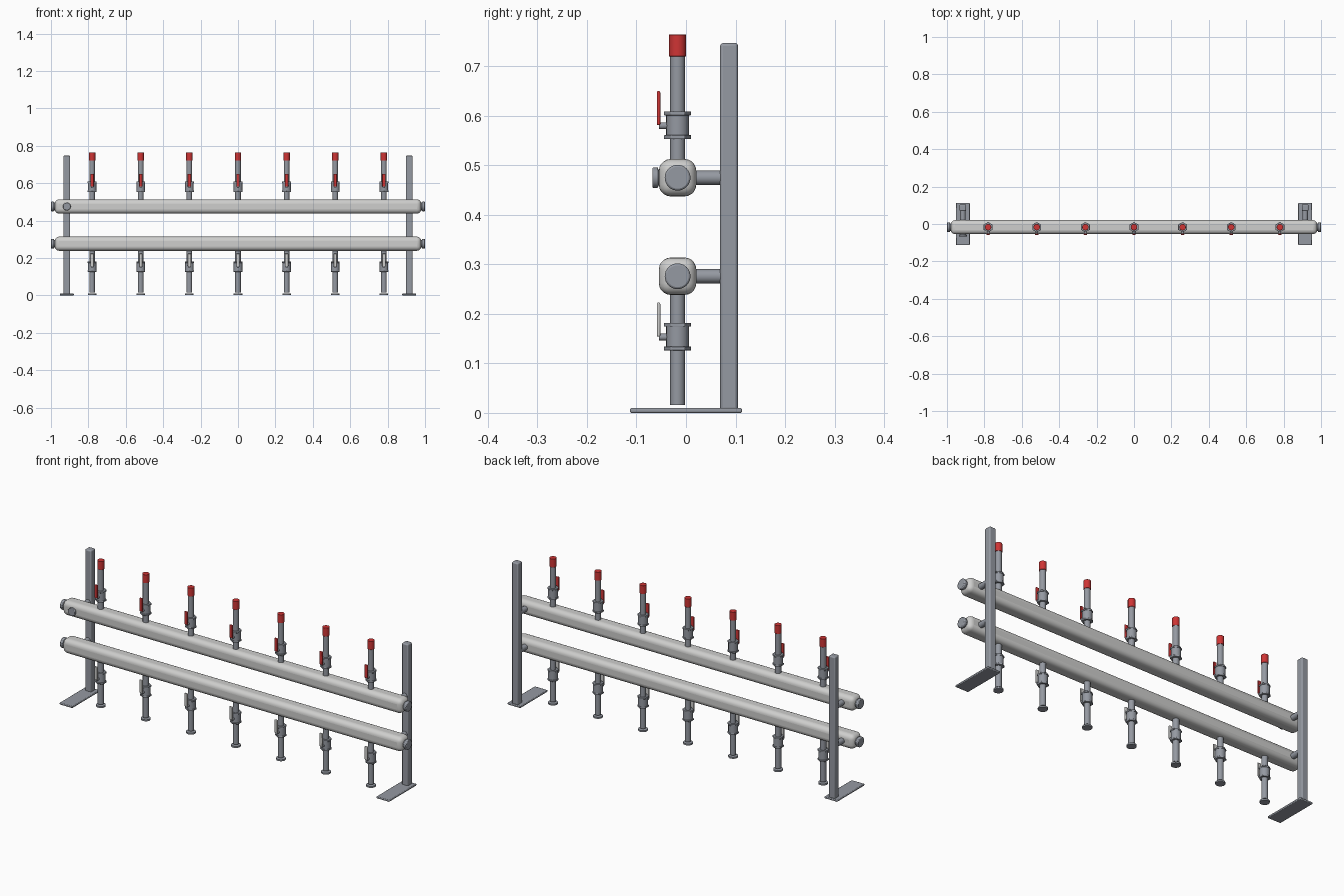
import bpy, math
from mathutils import Vector

if "Cube" in bpy.data.objects:
    bpy.data.objects.remove(bpy.data.objects["Cube"])


def material(name, color):
    m = bpy.data.materials.new(name)
    m.diffuse_color = (*color, 1)
    m.use_nodes = True
    m.node_tree.nodes["Principled BSDF"].inputs["Base Color"].default_value = m.diffuse_color
    return m


STEEL = material("steel grey", (0.30, 0.32, 0.36))
LIGHT = material("light grey", (0.62, 0.62, 0.61))
RED = material("red", (0.62, 0.035, 0.035))
AXIS_Y = -0.017          # depth of the headers and branch pipes
HEADERS = {"upper": 0.475, "lower": 0.276}


def finish(ob, name, mat, bevel=0, segments=2):
    ob.name = name
    ob.data.materials.append(mat)
    if bevel:
        mod = ob.modifiers.new("rounded edges", "BEVEL")
        mod.width, mod.segments = bevel, segments
        mod.limit_method = "ANGLE"
        mod.angle_limit = math.radians(50)
    bpy.ops.object.shade_smooth_by_angle(angle=math.radians(35))
    return ob


def box(name, lo, hi, mat, bevel=0, segments=2):
    lo, hi = Vector(lo), Vector(hi)
    bpy.ops.mesh.primitive_cube_add(size=1, location=(lo + hi) / 2)
    ob = bpy.context.object
    ob.scale = hi - lo
    bpy.ops.object.transform_apply(location=False, rotation=False, scale=True)
    return finish(ob, name, mat, bevel, segments)


def rod(name, start, end, radius, mat, sides=24, bevel=0):
    start, end = Vector(start), Vector(end)
    d = end - start
    bpy.ops.mesh.primitive_cylinder_add(vertices=sides, radius=radius, depth=d.length,
                                        location=(start + end) / 2)
    ob = bpy.context.object
    ob.rotation_euler = d.to_track_quat("Z", "Y").to_euler()
    return finish(ob, name, mat, bevel)


def upright(name, x, z0, z1, radius, mat, sides=24, bevel=0):
    return rod(name, (x, AXIS_Y, z0), (x, AXIS_Y, z1), radius, mat, sides, bevel)


def valve(level, x, z, handle_mat):
    """Ball valve centred at height z with a lever on the front."""
    upright(level + "_valve_body", x, z - 0.021, z + 0.021, 0.023, STEEL)
    for s in (-1, 1):
        ob = upright(level + "_valve_hex_collar", x, z + s * 0.024 - 0.004,
                     z + s * 0.024 + 0.004, 0.0275, STEEL, 6, 0.001)
        ob.rotation_euler = (0, 0, 0)
    rod(level + "_valve_stem", (x, AXIS_Y, z - 0.001), (x, -0.055, z - 0.001), 0.007, STEEL, 16)
    box(level + "_valve_lever", (x - 0.009, -0.059, z), (x + 0.009, -0.052, z + 0.069),
        handle_mat, 0.0028)


# Header tubes with end plugs
for level, z in HEADERS.items():
    h = 0.0378
    box(level + "_header", (-0.98, AXIS_Y - h, z - h), (0.98, AXIS_Y + h, z + h), LIGHT, 0.024, 5)
    for s in (-1, 1):
        rod(level + "_end_neck", (s * 0.97, AXIS_Y, z), (s * 0.988, AXIS_Y, z), 0.021, STEEL)
        rod(level + "_end_plug", (s * 0.984, AXIS_Y, z), (s * 1.0, AXIS_Y, z), 0.026, STEEL, 32, 0.004)

# Plug on the front of the upper header
rod("front_plug_neck", (-0.915, -0.045, 0.475), (-0.915, -0.06, 0.475), 0.016, STEEL)
rod("front_plug", (-0.915, -0.056, 0.475), (-0.915, -0.068, 0.475), 0.021, STEEL, 24, 0.003)

# Posts, base plates and brackets
for s in (-1, 1):
    x = s * 0.915
    box("post", (x - 0.018, 0.069, 0.005), (x + 0.018, 0.105, 0.747), STEEL, 0.006, 3)
    box("base_plate", (x - 0.037, -0.113, 0), (x + 0.037, 0.113, 0.01), STEEL, 0.003)
    for level, z in HEADERS.items():
        rod(level + "_bracket", (x, 0.01, z), (x, 0.075, z), 0.0145, STEEL)

# Branch pipes with valves, caps and feet
for i in range(-3, 4):
    x = i * 0.26
    upright("upper_branch_pipe", x, 0.48, 0.74, 0.015, STEEL)
    valve("upper", x, 0.581, RED)
    upright("red_cap", x, 0.72, 0.764, 0.0172, RED, 24, 0.001)
    upright("lower_branch_pipe", x, 0.016, 0.27, 0.015, STEEL)
    valve("lower", x, 0.154, LIGHT)
    upright("pipe_foot", x, 0.002, 0.01, 0.023, STEEL)
